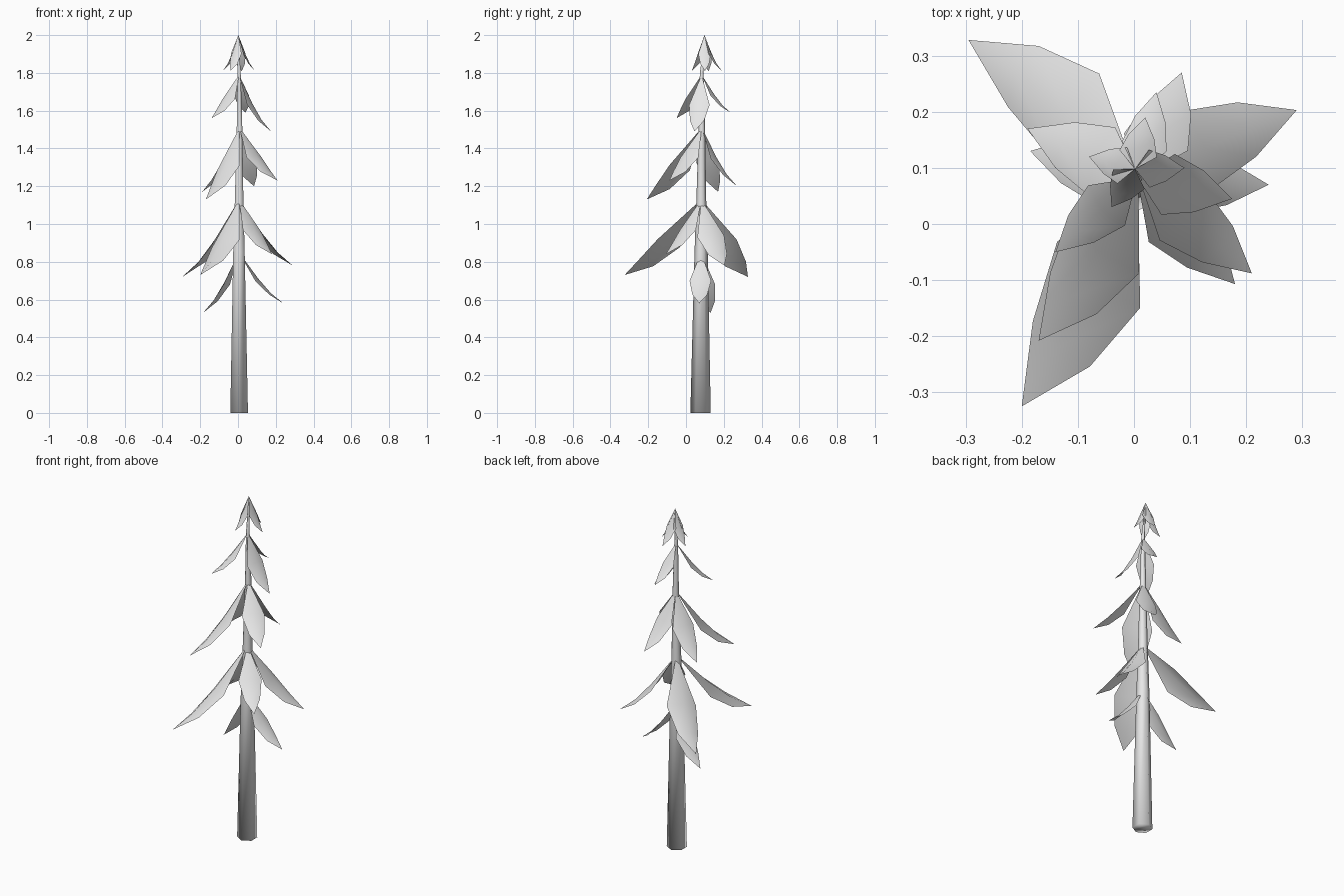
import bpy
import bmesh
import math
from mathutils import Quaternion, Vector

default_cube = bpy.data.objects.get("Cube")
if default_cube:
    bpy.data.objects.remove(default_cube, do_unlink=True)

# One plain grey for the whole tree
GREY = (0.8, 0.8, 0.8, 1.0)
grey = bpy.data.materials.new("light grey")
grey.use_nodes = True
grey.diffuse_color = GREY
shader = grey.node_tree.nodes["Principled BSDF"]
shader.inputs["Base Color"].default_value = GREY

# Trunk profile: centre x, centre y, height, radius
TRUNK = [
    (0.006, 0.077, 0.0, 0.054),
    (0.005, 0.08, 0.85, 0.035),
    (0.006, 0.081, 1.13, 0.026),
    (0.008, 0.084, 1.51, 0.017),
    (0.006, 0.083, 1.79, 0.01),
    (0.002, 0.098, 2.0, 0.001),
]
SIDES = 6


def finish(name, bm):
    """Turn a bmesh into a smooth-shaded grey object."""
    mesh = bpy.data.meshes.new(name)
    for face in bm.faces:
        face.smooth = True
    bm.to_mesh(mesh)
    bm.free()
    mesh.materials.append(grey)
    obj = bpy.data.objects.new(name, mesh)
    bpy.context.collection.objects.link(obj)
    return obj


def build_trunk():
    bm = bmesh.new()
    rings = []
    for x, y, z, radius in TRUNK:
        angles = [math.tau * (i + 0.5) / SIDES for i in range(SIDES)]
        rings.append([bm.verts.new((x + radius * math.cos(a),
                                    y + radius * math.sin(a), z)) for a in angles])
    for low, high in zip(rings, rings[1:]):
        for i in range(SIDES):
            j = (i + 1) % SIDES
            bm.faces.new((low[i], low[j], high[j], high[i]))
    bm.faces.new(rings[0][::-1])
    bm.faces.new(rings[-1])
    finish("trunk", bm)


def build_leaf(name, root, tip, roll):
    """Drooping pointed leaf, softly folded; a positive roll lowers its clockwise edge."""
    axis = tip - root
    length = axis.length
    side = axis.cross(Vector((0, 0, 1))).normalized()
    side.rotate(Quaternion(axis.normalized(), roll))
    up = side.cross(axis).normalized()
    bm = bmesh.new()
    root_vert, tip_vert = bm.verts.new(root), bm.verts.new(tip)
    rows = []
    # Position along the leaf, half width, sag, fold
    for along, half, sag, fold in ((0.48, 0.16, 0.04, 0.05), (0.77, 0.11, 0.04, 0.03)):
        middle = root + axis * along - up * sag * length
        rows.append([bm.verts.new(middle + side * s * half * length
                                  - up * abs(s) * fold * length) for s in (-1, 0, 1)])
    near, far = rows
    for i in (0, 1):
        bm.faces.new((root_vert, near[i + 1], near[i]))
        bm.faces.new((near[i], near[i + 1], far[i + 1], far[i]))
        bm.faces.new((far[i], far[i + 1], tip_vert))
    # Keep the top side facing upwards
    bm.normal_update()
    for face in bm.faces:
        if face.normal.dot(up) < 0:
            face.normal_flip()
    finish(name, bm)


# Leaf tip and roll for each tier, lowest tier first
TIERS = [
    [(-0.185, 0.13, 0.53, 0), (0.24, 0.07, 0.58, 0)],
    [(-0.295, 0.328, 0.72, -0.3), (-0.2, -0.325, 0.73, 0.3),
     (0.29, 0.203, 0.78, 0.1), (0.18, -0.107, 0.84, 0)],
    [(-0.17, -0.208, 1.13, 0.25), (-0.19, 0.17, 1.17, 0),
     (0.21, -0.088, 1.23, 0), (0.085, 0.27, 1.2, -0.15)],
    [(-0.14, -0.05, 1.56, 0), (0.175, 0.045, 1.49, 0), (0.04, 0.235, 1.59, 0)],
    [(-0.08, 0.12, 1.81, 0), (0.02, 0.19, 1.81, 0), (0.09, 0.1, 1.81, 0), (-0.04, 0.03, 1.81, 0)],
]

build_trunk()
for tier, (ring, leaves) in enumerate(zip(TRUNK[1:], TIERS), start=1):
    for number, (*tip, roll) in enumerate(leaves, start=1):
        build_leaf(f"leaf_tier_{tier}_{number}", Vector(ring[:3]), Vector(tip), roll)
